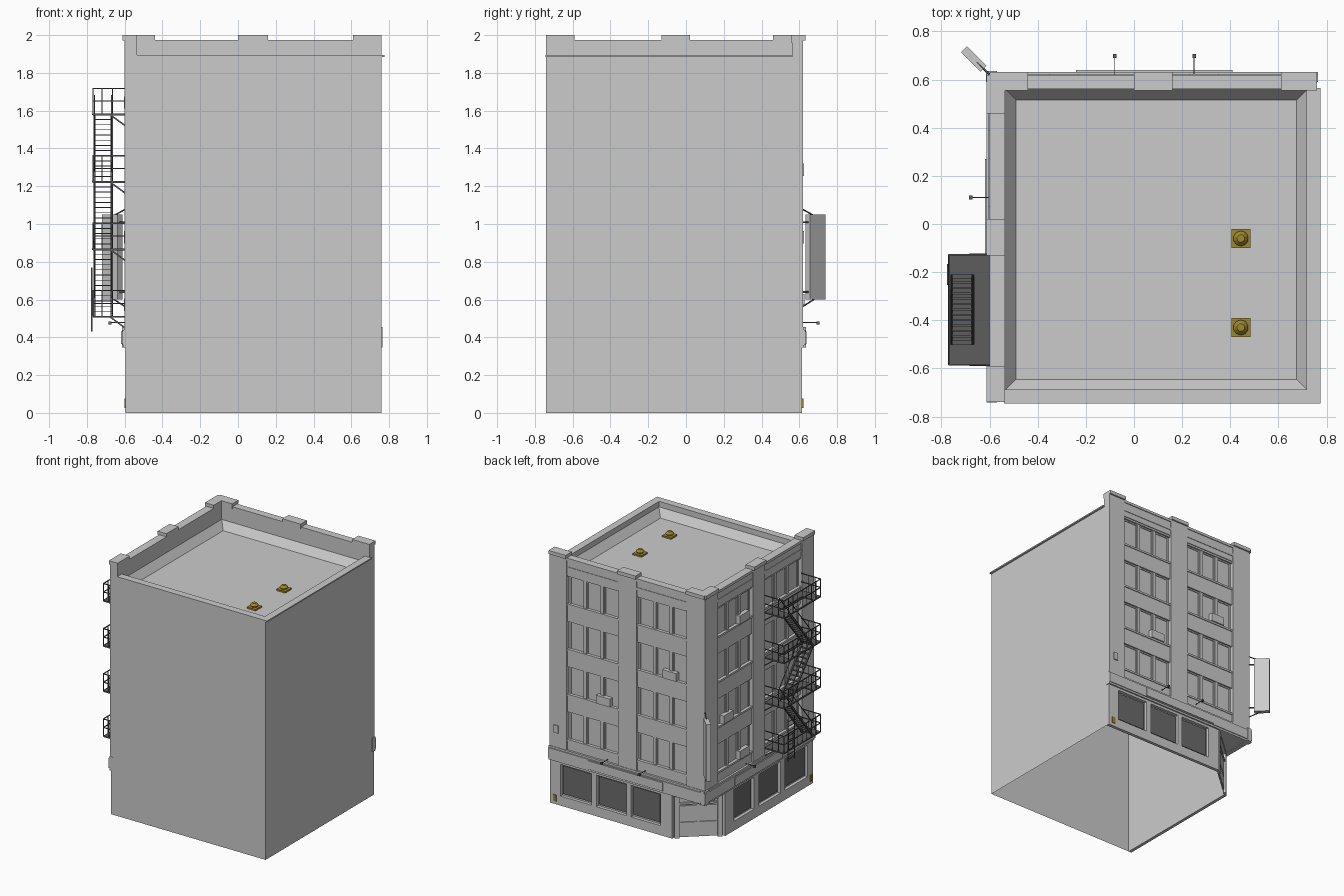
import bpy, bmesh, math
from mathutils import Matrix, Vector

cube = bpy.data.objects.get("Cube")
if cube:
    bpy.data.objects.remove(cube)


def material(name, rgb):
    m = bpy.data.materials.new(name)
    m.use_nodes = True
    m.diffuse_color = (*rgb, 1)
    m.node_tree.nodes["Principled BSDF"].inputs["Base Color"].default_value = (*rgb, 1)
    return m


WALL = material("wall_grey", (0.6, 0.6, 0.6))
GLASS = material("dark_glass", (0.15, 0.15, 0.15))
METAL = material("dark_metal", (0.11, 0.11, 0.11))
BRASS = material("old_brass", (0.35, 0.25, 0.03))


class Part:
    """Collects simple solids into one named object."""
    def __init__(self, name, mat):
        self.name, self.mat, self.bm = name, mat, bmesh.new()

    def box(self, x0, x1, y0, y1, z0, z1, frame=Matrix()):
        m = Matrix.Translation(((x0 + x1) / 2, (y0 + y1) / 2, (z0 + z1) / 2))
        s = Matrix.Diagonal((x1 - x0, y1 - y0, z1 - z0, 1))
        bmesh.ops.create_cube(self.bm, size=1, matrix=frame @ m @ s)

    def bar(self, a, b, r=0.003):
        a, b = Vector(a), Vector(b)
        turn = (b - a).to_track_quat('Z', 'Y').to_matrix().to_4x4()
        self.box(-r, r, -r, r, 0, (b - a).length, Matrix.Translation(a) @ turn)

    def prism(self, pts, z0, z1, caps=True):
        low, high = ([self.bm.verts.new((x, y, z)) for x, y in pts] for z in (z0, z1))
        for i in range(len(pts)):
            j = (i + 1) % len(pts)
            self.bm.faces.new((low[i], low[j], high[j], high[i]))
        if caps:
            self.bm.faces.new(low[::-1])
            self.bm.faces.new(high)

    def cone(self, x, y, z, r0, r1, h, n=10):
        bmesh.ops.create_cone(self.bm, cap_ends=True, segments=n, radius1=r0, radius2=r1,
                              depth=h, matrix=Matrix.Translation((x, y, z + h / 2)))

    def done(self):
        me = bpy.data.meshes.new(self.name)
        self.bm.to_mesh(me)
        self.bm.free()
        me.materials.append(self.mat)
        ob = bpy.data.objects.new(self.name, me)
        bpy.context.collection.objects.link(ob)


# Main planes: glass planes of the two street facades, blank walls, corner
GX, GY, RX, FY = -0.57, 0.59, 0.76, -0.74
CORNER_X, CORNER_Y = -0.31, 0.36
FLOORS = [0.54 + 0.357 * i for i in range(4)]
WIN_H = 0.215


def back(part, a0, a1, d0, d1, z0, z1):
    part.box(a0, a1, GY + d0, GY + d1, z0, z1)


def side(part, a0, a1, d0, d1, z0, z1):
    part.box(GX - d1, GX - d0, a0, a1, z0, z1)


# Open-bottomed wall shell, with the street corner cut off on the ground floor
shell = Part("wall_shell", WALL)
shell.prism([(GX, FY), (RX, FY), (RX, GY), (CORNER_X, GY), (GX, CORNER_Y)], 0, 0.36, False)
shell.prism([(GX, FY), (RX, FY), (RX, GY), (GX, GY)], 0.36, 1.885, False)
shell.done()

soffit = Part("corner_soffit", WALL)
soffit.prism([(GX, CORNER_Y), (CORNER_X, GY), (CORNER_X, 0.62), (-0.6, 0.62), (-0.6, CORNER_Y)],
             0.35, 0.365)
soffit.done()

# Roof tray with sloped edges
roof = Part("roof", WALL)
loops = []
for inset, z in ((0, 1.85), (0.045, 1.79)):
    x0, x1, y0, y1 = -0.535 + inset, 0.72 - inset, -0.69 + inset, 0.56 - inset
    loops.append([roof.bm.verts.new((x, y, z)) for x, y in ((x0, y0), (x1, y0), (x1, y1), (x0, y1))])
for i in range(4):
    j = (i + 1) % 4
    roof.bm.faces.new((loops[0][i], loops[0][j], loops[1][j], loops[1][i]))
roof.bm.faces.new(loops[1])
roof.done()

# Parapets: low on the blank sides, high on the street sides
low = Part("low_parapet", WALL)
low.box(-0.535, RX, FY, -0.69, 1.84, 1.885)
low.box(0.72, RX, FY, 0.56, 1.84, 1.885)
low.box(-0.54, 0.775, -0.745, -0.688, 1.885, 1.895)
low.box(0.717, 0.775, -0.745, 0.565, 1.885, 1.895)
low.done()

high = Part("high_parapet", WALL)
high.box(-0.594, -0.535, FY, 0.614, 1.84, 1.975)
high.box(-0.594, RX, 0.56, 0.614, 1.84, 1.975)
high.box(-0.6, -0.535, FY, 0.62, 1.955, 1.975)
high.box(-0.6, RX, 0.56, 0.62, 1.955, 1.975)
high.done()

# Facade relief, the same on both street sides
FACADES = [
    ("back", back, [(0.61, 0.76), (0.0, 0.16), (-0.6, -0.44)], [(0.16, 0.61), (-0.44, 0.0)],
     [(0.395, 0.667), (0.09, 0.353), (-0.206, 0.05)], (CORNER_X, RX), (-0.615, 0.765), (-0.24, 0.41),
     (-0.08, 0.25), [(-0.35, 1), (0.23, 0 + 1 - 0)], 0.715),
    ("side", side, [(0.46, 0.62), (-0.13, 0.02), (-0.74, -0.59)], [(0.02, 0.46), (-0.59, -0.13)],
     [(0.0, 0.25), (-0.33, -0.064), (-0.67, -0.39)], (FY, CORNER_Y), (-0.742, 0.635), (-0.32, 0.27),
     (0.11, -0.22), [(0.07, 3), (0.27, 1), (0.07, 0)], -0.715),
]
FACADES[0][9][0] = (-0.35, 2)

for name, put, piers, bays, shops, ground, ledge, plate, lamps, coolers, plaque in FACADES:
    pil = Part(name + "_pilasters", WALL)
    caps = Part(name + "_pilaster_caps", WALL)
    for a, b in piers:
        put(pil, a, b, 0, 0.03, 0.36, 1.96)
        put(caps, a, b, -0.035, 0.03, 1.96, 2.0)
        put(caps, a, b, 0.03, 0.042, 1.972, 2.0)
    pil.done()
    caps.done()

    # Spandrel bands, sills and window frames
    bands = Part(name + "_spandrels", WALL)
    frames = Part(name + "_window_frames", WALL)
    for a, b in bays:
        put(bands, a, b, 0, 0.018, 0.44, FLOORS[0])
        for z in FLOORS:
            put(bands, a, b, 0, 0.018, z + WIN_H, min(z + 0.357, 1.9))
            put(bands, a, b, 0, 0.024, z - 0.015, z)
            third = (b - a) / 3
            for k in (1, 2):
                put(frames, a + k * third - 0.013, a + k * third + 0.013, 0, 0.014, z, z + WIN_H)
            for k in range(3):
                left, right = a + k * third + 0.013, a + (k + 1) * third - 0.013
                for u in (left, right - 0.008):
                    put(frames, u, u + 0.008, 0, 0.006, z, z + WIN_H)
                put(frames, left, right, 0, 0.006, z + WIN_H - 0.01, z + WIN_H)
        put(bands, a, b, 0, 0.028, 1.885, 1.905)
    bands.done()
    frames.done()

    # Cornice over the shops
    cor = Part(name + "_cornice", WALL)
    put(cor, *ledge, 0, 0.042, 0.36, 0.44)
    put(cor, *ledge, 0, 0.036, 0.345, 0.36)
    put(cor, *ledge, 0, 0.034, 0.44, 0.455)
    put(cor, *plate, 0.042, 0.049, 0.365, 0.432)
    cor.done()

    # Shop fronts: plinth, header, piers and dark panes
    shop = Part(name + "_shop_front", WALL)
    panes = Part(name + "_shop_windows", GLASS)
    put(shop, *ground, 0, 0.025, 0, 0.075)
    put(shop, *ground, 0, 0.025, 0.325, 0.36)
    edges = sorted([ground[0], ground[1]] + [u for pair in shops for u in pair])
    for a, b in zip(edges[::2], edges[1::2]):
        put(shop, a, b, 0, 0.025, 0.075, 0.325)
    for a, b in shops:
        put(panes, a + 0.012, b - 0.012, 0.001, 0.009, 0.09, 0.313)
    shop.done()
    panes.done()

    # Lamps on thin arms
    lamp = Part(name + "_sign_lamps", METAL)
    for u in lamps:
        put(lamp, u - 0.002, u + 0.002, 0.03, 0.11, 0.476, 0.48)
        put(lamp, u - 0.008, u + 0.008, 0.1, 0.116, 0.468, 0.484)
    lamp.done()

    # Window coolers and brass plaque
    ac = Part(name + "_window_coolers", WALL)
    for u, f in coolers:
        put(ac, u, u + 0.12, 0, 0.034, FLOORS[f], FLOORS[f] + 0.065)
    ac.done()
    tag = Part(name + "_plaque", BRASS)
    put(tag, plaque - 0.014, plaque + 0.014, 0.025, 0.031, 0.025, 0.075)
    tag.done()

meter = Part("meter_box", WALL)
back(meter, 0.68, 0.72, 0.03, 0.038, 0.57, 0.63)
meter.done()

# Corner entrance: double door set across the cut corner
ax, ay = CORNER_X - GX, GY - CORNER_Y
half = math.hypot(ax, ay) / 2
frame = (Matrix.Translation(((CORNER_X + GX) / 2, (GY + CORNER_Y) / 2, 0))
         @ Matrix.Rotation(math.atan2(ay, ax), 4, 'Z'))
door = Part("corner_entrance", WALL)
for s in (-1, 1):
    door.box(*sorted((s * half, s * (half - 0.035))), 0, 0.02, 0, 0.35, frame)
    for z0, z1 in ((0.02, 0.12), (0.13, 0.25)):
        door.box(*sorted((s * 0.008, s * 0.13)), 0, 0.008, z0, z1, frame)
door.box(-half, half, 0, 0.014, 0.262, 0.275, frame)
door.box(-half, half, 0, 0.02, 0.33, 0.35, frame)
door.done()

# Blade sign on the corner, with its brackets
out = Matrix.Translation((-0.6, 0.62, 0)) @ Matrix.Rotation(math.radians(135), 4, 'Z')
blade = Part("blade_sign", WALL)
blade.box(0.035, 0.15, -0.018, 0.018, 0.6, 1.05, out)
blade.done()
stays = Part("blade_sign_brackets", METAL)
for z, dz in ((1.01, 0.07), (0.64, -0.08)):
    stays.bar(out @ Vector((-0.01, 0, z)), out @ Vector((0.04, 0, z)), 0.004)
    stays.bar(out @ Vector((-0.01, 0, z + dz)), out @ Vector((0.08, 0, z + dz * 0.5)))
stays.done()

# Fire escape: platforms, railings, brackets, stairs and drop ladder
WX, OX, MX = -0.598, -0.768, -0.665
Y0, Y1, S0, S1 = -0.585, -0.127, -0.5, -0.21
LEVELS = [0.51 + 0.357 * i for i in range(4)]
decks = Part("fire_escape_platforms", METAL)
rails = Part("fire_escape_railings", METAL)
stairs = Part("fire_escape_stairs", METAL)
for i, z in enumerate(LEVELS):
    decks.box(MX if i else OX, WX, Y0, Y1, z - 0.006, z + 0.004)
    if i:
        decks.box(OX, MX, Y0, S0, z - 0.006, z + 0.004)
        decks.box(OX, MX, S1, Y1, z - 0.006, z + 0.004)
        decks.bar((OX, Y0, z), (OX, Y1, z), 0.005)
    for h in (0.07, 0.137):
        rails.bar((OX, Y0, z + h), (OX, Y1, z + h))
        for y in (Y0, Y1):
            rails.bar((OX, y, z + h), (WX, y, z + h))
    for k in range(9):
        y = Y0 + (Y1 - Y0) * k / 8
        rails.bar((OX, y, z), (OX, y, z + 0.137), 0.002)
    for y in (Y0, Y1):
        for x in (-0.72, MX):
            rails.bar((x, y, z), (x, y, z + 0.137), 0.002)
        decks.bar((-0.68, y, z), (WX, y, z - 0.06), 0.004)
    if i < 3:
        up = LEVELS[i + 1]
        ya, yb = (S1, S0) if i % 2 else (S0, S1)
        for x in (OX + 0.008, MX - 0.004):
            stairs.bar((x, ya, z), (x, yb, up), 0.006)
            stairs.bar((x, ya, z + 0.1), (x, yb, up + 0.1), 0.0025)
        for k in range(1, 13):
            t = k / 13
            y, zz = ya + (yb - ya) * t, z + (up - z) * t
            stairs.box(OX + 0.008, MX - 0.004, y - 0.009, y + 0.009, zz - 0.002, zz + 0.002)
for y in (-0.25, -0.17):
    stairs.bar((-0.774, y, 0.43), (-0.774, y, 0.77))
for k in range(9):
    stairs.bar((-0.774, -0.25, 0.45 + k * 0.037), (-0.774, -0.17, 0.45 + k * 0.037), 0.002)
for p in (decks, rails, stairs):
    p.done()

# Roof vents
vents = Part("roof_vents", BRASS)
for y in (-0.06, -0.43):
    vents.box(0.405, 0.483, y - 0.039, y + 0.039, 1.79, 1.802)
    vents.cone(0.444, y, 1.802, 0.022, 0.022, 0.012)
    vents.cone(0.444, y, 1.814, 0.032, 0.016, 0.018)
vents.done()
